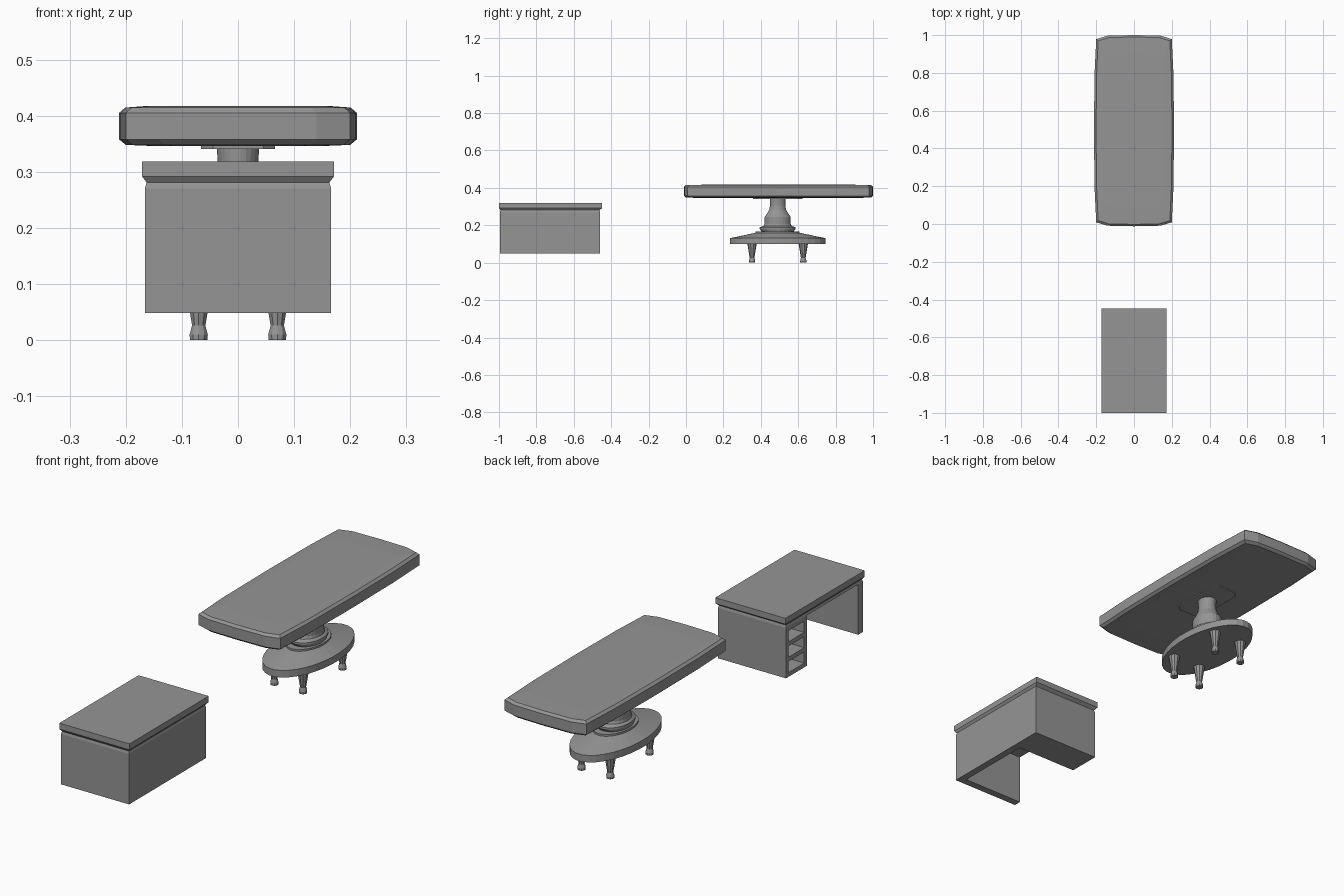
import bpy, bmesh, math

if "Cube" in bpy.data.objects:
    bpy.data.objects.remove(bpy.data.objects["Cube"])

grey = bpy.data.materials.new("plain_grey")
grey.diffuse_color = (0.3, 0.3, 0.3, 1)
grey.use_nodes = True
grey.node_tree.nodes["Principled BSDF"].inputs["Base Color"].default_value = grey.diffuse_color


def finish(name, bm):
    bmesh.ops.recalc_face_normals(bm, faces=bm.faces)
    mesh = bpy.data.meshes.new(name)
    bm.to_mesh(mesh)
    bm.free()
    mesh.materials.append(grey)
    obj = bpy.data.objects.new(name, mesh)
    bpy.context.collection.objects.link(obj)
    return obj


def loft(name, rings):
    """Skin a stack of equal-length rings and cap both ends."""
    bm = bmesh.new()
    vs = [[bm.verts.new(p) for p in ring] for ring in rings]
    n = len(rings[0])
    for a, b in zip(vs, vs[1:]):
        for i in range(n):
            j = (i + 1) % n
            bm.faces.new((a[i], a[j], b[j], b[i]))
    bm.faces.new(vs[0][::-1])
    bm.faces.new(vs[-1])
    return finish(name, bm)


def rect(x0, x1, y0, y1, z):
    return [(x0, y0, z), (x1, y0, z), (x1, y1, z), (x0, y1, z)]


def box(name, x0, x1, y0, y1, z0, z1):
    return loft(name, [rect(x0, x1, y0, y1, z0), rect(x0, x1, y0, y1, z1)])


def turned(name, cx, cy, profile, sides):
    """Elliptical turned part; profile rows are (x radius, y radius, z)."""
    rings = []
    for rx, ry, z in profile:
        angles = [math.tau * (i + 0.5) / sides for i in range(sides)]
        rings.append([(cx + rx * math.cos(a), cy + ry * math.sin(a), z) for a in angles])
    return loft(name, rings)


# ---- Desk ----
BX, Y0, Y1 = 0.166, -0.995, -0.459   # body extents
Z0, Z1 = 0.048, 0.27
CAB = -0.605                          # inner side of the cabinet

# desk top: bevelled neck, undercut slope and slab
loft("desk_top", [
    rect(-BX, BX, Y0, Y1, Z1),
    rect(-0.163, 0.163, Y0 + 0.003, Y1 - 0.003, 0.281),
    rect(-0.171, 0.171, -1.0, -0.448, 0.292),
    rect(-0.171, 0.171, -1.0, -0.448, 0.318)])

# end panel and modesty panel around the knee space
box("desk_end_panel", -BX, BX, Y0, Y0 + 0.033, Z0, Z1)
box("desk_modesty_panel", BX - 0.032, BX, Y0 + 0.033, CAB, Z0, Z1)

# cabinet with three open cubbies facing -x
T = 0.019
box("cabinet_outer_side", -BX, BX, Y1 - T, Y1, Z0, Z1)
box("cabinet_inner_side", -BX, BX, CAB, CAB + T, Z0, Z1)
box("cabinet_back", 0.12, BX, CAB + T, Y1 - T, Z0, Z1)
step = (Z1 - Z0 - T) / 3
for i in range(4):
    z = Z0 + i * step
    box(f"cabinet_shelf_{i + 1}", -BX, 0.12, CAB + T, Y1 - T, z, z + T)

# ---- Pedestal table ----
CY = 0.494     # table top centre
PY = 0.490     # pedestal centre

# quarter outline of the top, mirrored into a full loop
quarter = [(0.212, 0.0), (0.209, 0.30), (0.200, 0.485), (0.14, 0.503)]
right = [(x, -y) for x, y in quarter[:0:-1]] + quarter
end = [(0.0, 0.506)]
left = [(-x, -y) for x, y in right]
outline = right + end + left + [(0.0, -0.506)]


def top_ring(dx, dy, z):
    return [(x * (1 - dx / 0.212), CY + y * (1 - dy / 0.506), z) for x, y in outline]


loft("table_top", [
    top_ring(0.060, 0.130, 0.346),
    top_ring(0.012, 0.011, 0.348),
    top_ring(0.000, 0.000, 0.358),
    top_ring(0.000, 0.000, 0.405),
    top_ring(0.011, 0.010, 0.4145),
    top_ring(0.045, 0.100, 0.417)])

# mounting plate under the top, with clipped corners
plate = [(0.066, -0.11), (0.066, 0.11), (0.045, 0.132), (-0.045, 0.132),
         (-0.066, 0.11), (-0.066, -0.11), (-0.045, -0.132), (0.045, -0.132)]
loft("mounting_plate", [[(x, PY + y, z) for x, y in plate] for z in (0.341, 0.347)])

# oval base disc with a sloping upper face
turned("base_disc", 0, PY, [
    (0.135, 0.257, 0.100), (0.135, 0.257, 0.131),
    (0.075, 0.118, 0.160), (0.075, 0.118, 0.168)], 32)

# stepped column
turned("pedestal_column", 0, PY, [
    (0.066, 0.085, 0.166), (0.070, 0.097, 0.180), (0.070, 0.097, 0.189),
    (0.060, 0.076, 0.197), (0.058, 0.070, 0.207), (0.058, 0.070, 0.245),
    (0.050, 0.058, 0.262), (0.040, 0.046, 0.282), (0.036, 0.041, 0.305),
    (0.038, 0.042, 0.345)], 24)

# four turned feet
foot = [(0.0165, 0.0), (0.017, 0.010), (0.0125, 0.026),
        (0.016, 0.046), (0.020, 0.072), (0.025, 0.102)]
for sx, side in ((-1, "left"), (1, "right")):
    for sy, where in ((-1, "front"), (1, "back")):
        turned(f"{where}_{side}_foot", sx * 0.07, PY + sy * 0.137,
               [(r, r, z) for r, z in foot], 10)
